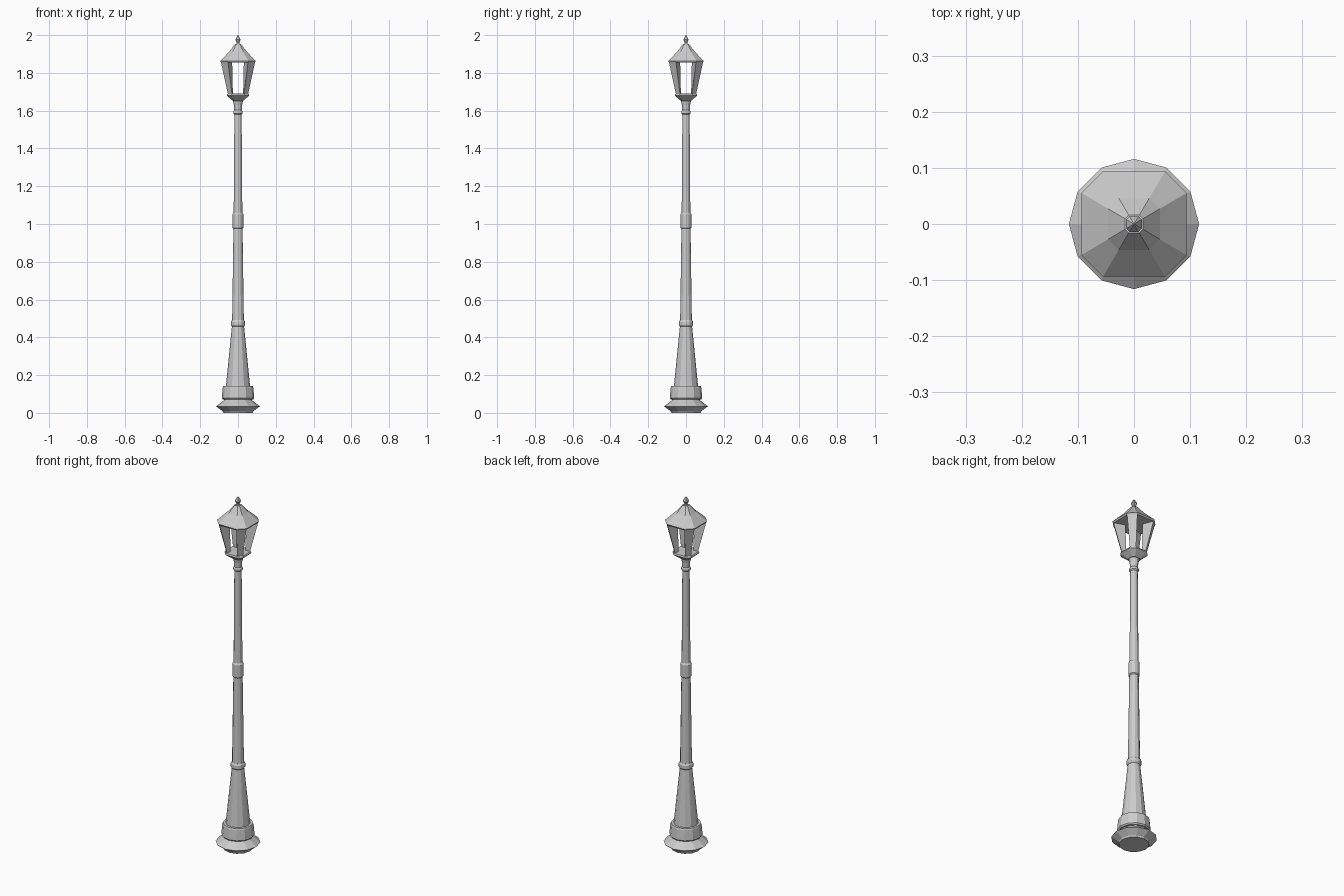
import bpy
import math

if "Cube" in bpy.data.objects:
    bpy.data.objects.remove(bpy.data.objects["Cube"])

ROUND = [(math.cos(i * math.pi / 6), math.sin(i * math.pi / 6)) for i in range(12)]
C = 0.59  # corner cut of the lantern's chamfered square
LANTERN = [(1, -C), (1, C), (C, 1), (-C, 1), (-1, C), (-1, -C), (-C, -1), (C, -1)]


def add_mesh(name, verts, faces):
    mesh = bpy.data.meshes.new(name)
    mesh.from_pydata(verts, [], faces)
    obj = bpy.data.objects.new(name, mesh)
    bpy.context.collection.objects.link(obj)
    return obj


def loft(name, section, profile):
    """Stack scaled copies of a section; profile holds (size, z) pairs."""
    n = len(section)
    verts = [(x * r, y * r, z) for r, z in profile for x, y in section]
    faces = [(k * n + i, k * n + (i + 1) % n, (k + 1) * n + (i + 1) % n, (k + 1) * n + i)
             for k in range(len(profile) - 1) for i in range(n)]
    faces.append(tuple(reversed(range(n))))
    faces.append(tuple(range(len(verts) - n, len(verts))))
    return add_mesh(name, verts, faces)


# Base and post
loft("foot", ROUND, [(0.077, 0), (0.08, 0.008), (0.116, 0.035), (0.075, 0.066), (0.07, 0.075)])
loft("plinth", ROUND, [(0.08, 0.071), (0.086, 0.078), (0.081, 0.135), (0.078, 0.143), (0.06, 0.143)])
loft("tapered_base", ROUND, [(0.064, 0.14), (0.033, 0.45), (0.031, 0.465)])
loft("base_ring", ROUND, [(0.031, 0.455), (0.038, 0.465), (0.038, 0.482), (0.032, 0.492)])
loft("lower_post", ROUND, [(0.031, 0.485), (0.024, 0.985)])
loft("middle_collar", ROUND, [(0.024, 0.975), (0.029, 0.98), (0.029, 1.05), (0.023, 1.06)])
loft("upper_post", ROUND, [(0.023, 1.05), (0.019, 1.59)])
loft("top_ring", ROUND, [(0.019, 1.58), (0.025, 1.586), (0.025, 1.596), (0.02, 1.603)])
loft("neck", ROUND, [(0.02, 1.6), (0.022, 1.63), (0.028, 1.66)])

# Lantern tray
loft("lantern_tray", LANTERN, [(0.027, 1.652), (0.06, 1.68), (0.057, 1.689), (0.05, 1.69)])

# Four wedge-shaped corner posts with a narrow gap on each side
for sx, sy, label in [(1, 1, "back_right"), (-1, 1, "back_left"),
                      (-1, -1, "front_left"), (1, -1, "front_right")]:
    verts = []
    for r, inner, z in [(0.053, 0.027, 1.685), (0.091, 0.031, 1.86)]:
        verts += [(sx * a, sy * b, z) for a, b in [(inner, inner), (r, r * C), (r * C, r)]]
    faces = [(0, 2, 1), (3, 4, 5), (0, 1, 4, 3), (1, 2, 5, 4), (2, 0, 3, 5)]
    if sx * sy < 0:
        faces = [f[::-1] for f in faces]
    add_mesh("corner_post_" + label, verts, faces)

# Roof and finial
loft("roof", LANTERN, [(0.09, 1.855), (0.094, 1.863), (0.046, 1.913), (0.016, 1.953)])
loft("finial", LANTERN, [(0.009, 1.95), (0.007, 1.96), (0.014, 1.976), (0.007, 1.99), (0.001, 2.0)])
